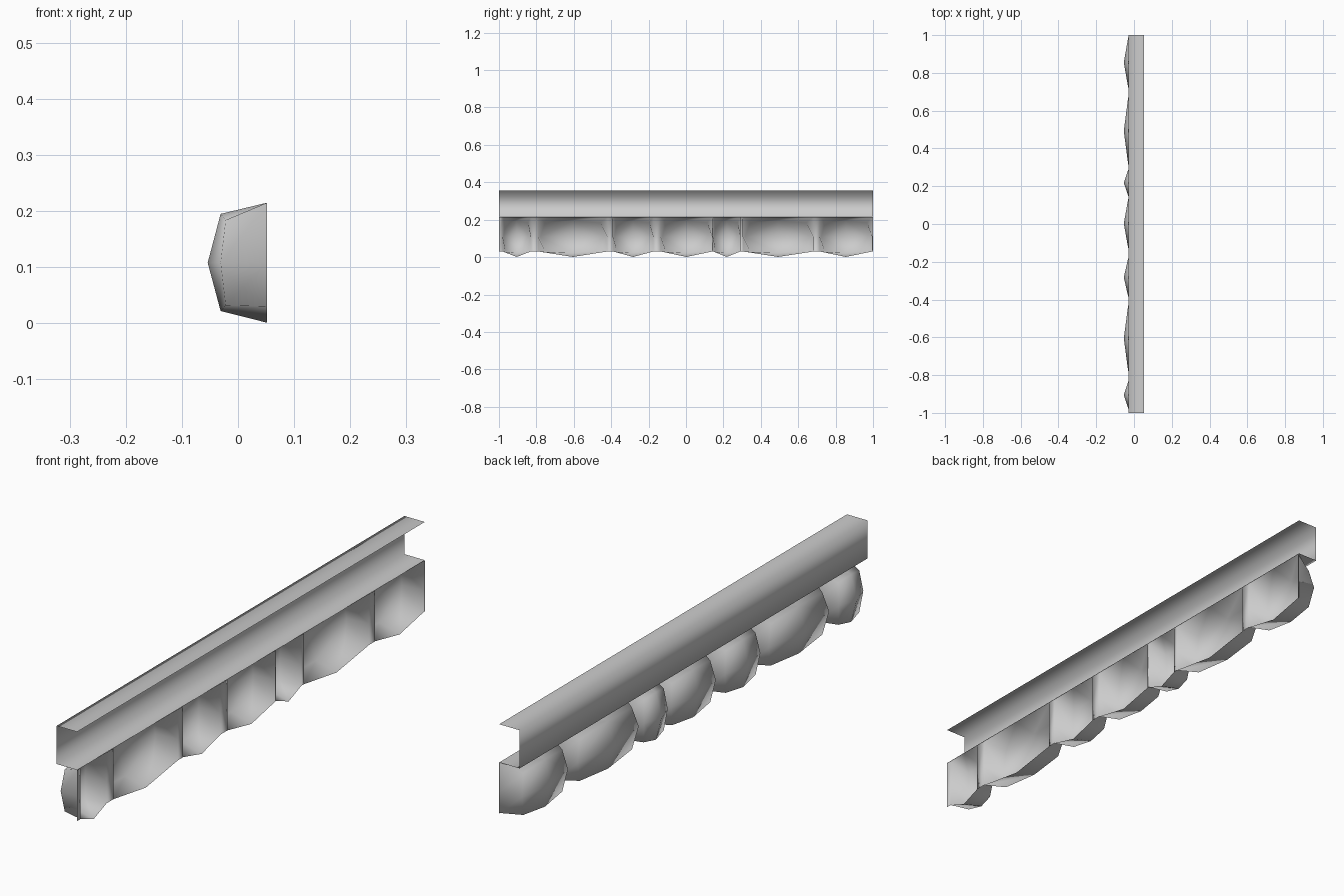
import bpy, bmesh

if "Cube" in bpy.data.objects:
    bpy.data.objects.remove(bpy.data.objects["Cube"])


def finish(bm, name):
    bmesh.ops.remove_doubles(bm, verts=bm.verts, dist=0.0005)
    bmesh.ops.recalc_face_normals(bm, faces=bm.faces)
    for f in bm.faces:
        f.smooth = True
    # face the outside towards -x
    if sum(f.normal.x * f.calc_area() for f in bm.faces) > 0:
        bmesh.ops.reverse_faces(bm, faces=bm.faces)
    me = bpy.data.meshes.new(name)
    bm.to_mesh(me)
    bm.free()
    ob = bpy.data.objects.new(name, me)
    bpy.context.collection.objects.link(ob)


# upper channel: thin C profile open towards +x
bm = bmesh.new()
profile = [(0.052, 0.355), (-0.03, 0.355), (-0.03, 0.216), (0.052, 0.216)]
a = [bm.verts.new((x, -1, z)) for x, z in profile]
b = [bm.verts.new((x, 1, z)) for x, z in profile]
for i in range(3):
    bm.faces.new((a[i], a[i + 1], b[i + 1], b[i]))
finish(bm, "channel_rail")

# row of stone shells: open rim at +x, bulging towards -x
stones = [(-0.98, -0.83), (-0.79, -0.42), (-0.39, -0.175), (-0.135, 0.14),
          (0.145, 0.29), (0.305, 0.68), (0.715, 0.995)]
RIM = 0.052
bm = bmesh.new()


def loop(y0, y1, inset, x_mid, x_corner, zs_mid, zs_corner):
    """Eight points: corners and midpoints of a bulged rectangle."""
    c = (y0 + y1) / 2
    (b0, t0), (b1, t1) = zs_mid, zs_corner
    pts = [(x_corner, y0 + inset, b1), (x_mid, c, b0), (x_corner, y1 - inset, b1),
           (x_mid, y1, 0.108), (x_corner, y1 - inset, t1), (x_mid, c, t0),
           (x_corner, y0 + inset, t1), (x_mid, y0, 0.108)]
    return [bm.verts.new(p) for p in pts]


for y0, y1 in stones:
    rim = loop(y0, y1, 0, RIM, RIM, (0.001, 0.215), (0.03, 0.215))
    g = 0.03 * (y1 - y0)
    ring = loop(y0 + g, y1 - g, 0.07 * (y1 - y0), -0.031, -0.022,
                (0.022, 0.195), (0.032, 0.184))
    peak = bm.verts.new((-0.054, (y0 + y1) / 2, 0.108))
    for i in range(8):
        j = (i + 1) % 8
        bm.faces.new((rim[i], rim[j], ring[j], ring[i]))
    for i in (0, 2, 4, 6):
        bm.faces.new((ring[i - 1], ring[i], ring[i + 1], peak))

# narrow joints between the stones and at both ends
edges = [-1.0] + [y for s in stones for y in s] + [1.0]
for y0, y1 in zip(edges[::2], edges[1::2]):
    p = [bm.verts.new((RIM, y, z)) for y in (y0, y1) for z in (0.03, 0.108, 0.215)]
    bm.faces.new((p[0], p[3], p[4], p[1]))
    bm.faces.new((p[1], p[4], p[5], p[2]))
finish(bm, "stone_row")
